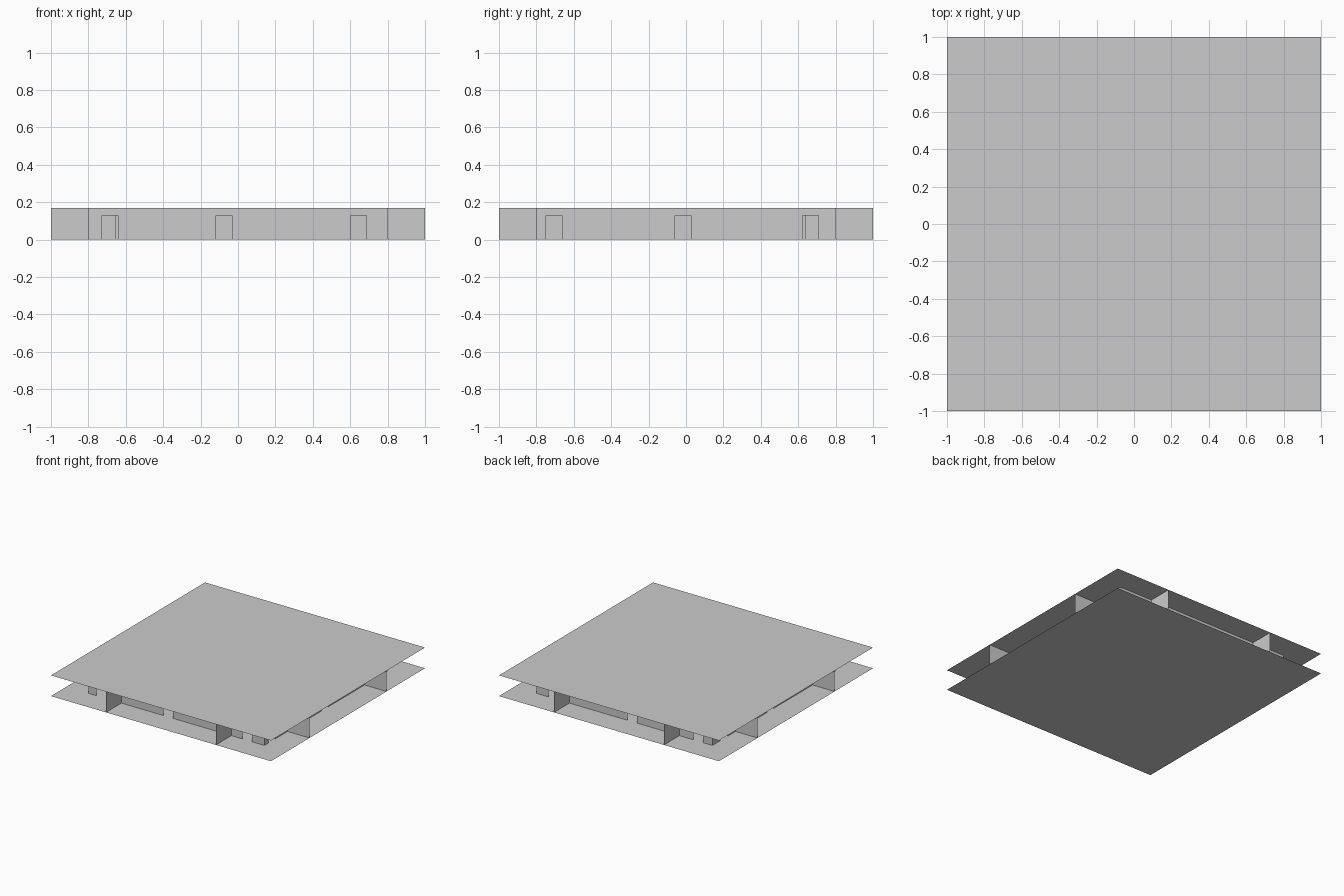
import bpy

if "Cube" in bpy.data.objects:
    bpy.data.objects.remove(bpy.data.objects["Cube"])

HEIGHT = 0.17       # wall and ceiling height
DOOR_H = 0.13
DOOR_W = 0.086


def add_mesh(name, verts, faces):
    mesh = bpy.data.meshes.new(name)
    mesh.from_pydata(verts, [], faces)
    mesh.update()
    obj = bpy.data.objects.new(name, mesh)
    bpy.context.collection.objects.link(obj)
    return obj


def wall(name, axis, offset, half_length, doors):
    """Thin wall running along an axis, with doorways notched from its base."""
    outline = [(-half_length, 0)]
    for d in sorted(doors):
        l, r = d - DOOR_W / 2, d + DOOR_W / 2
        outline += [(l, 0), (l, DOOR_H), (r, DOOR_H), (r, 0)]
    outline += [(half_length, 0), (half_length, HEIGHT), (-half_length, HEIGHT)]
    if axis == "x":
        verts = [(t, offset, z) for t, z in outline]
    else:
        verts = [(offset, t, z) for t, z in outline]
    return add_mesh(name, verts, [list(range(len(verts)))])


def slab(name, z):
    return add_mesh(name, [(-1, -1, z), (1, -1, z), (1, 1, z), (-1, 1, z)],
                    [(0, 1, 2, 3)])


# floor and ceiling sheets
slab("floor", 0)
slab("ceiling", HEIGHT)

# outer walls of the room block
wall("front_wall", "x", -0.8, 0.8, [-0.685, -0.075, 0.645])
wall("back_wall", "x", 0.8, 0.8, [-0.67, -0.07, 0.645])
wall("right_wall", "y", 0.8, 0.8, [-0.705, -0.015, 0.665])
wall("left_wall", "y", -0.8, 0.8, [-0.65, 0.05, 0.65])

# partitions that run through the rooms out to the tile edges
wall("front_partition", "x", -0.5, 1, [-0.612, 0.2, 0.74])
wall("back_partition", "x", 0.5, 1, [-0.56, -0.2, 0.56])
wall("right_partition", "y", 0.5, 1, [-0.58, 0.2, 0.597])
wall("left_partition", "y", -0.5, 1, [-0.57, -0.2, 0.74])

# ceiling light panels on a regular grid
verts, faces = [], []
for i in range(10):
    for j in range(10):
        x, y, n = -0.965 + 0.2 * i, -0.95 + 0.2 * j, len(verts)
        verts += [(x + sx * 0.032, y + sy * 0.016, HEIGHT - 0.001)
                  for sx, sy in ((-1, -1), (-1, 1), (1, 1), (1, -1))]
        faces.append((n, n + 1, n + 2, n + 3))
add_mesh("ceiling_lights", verts, faces)
